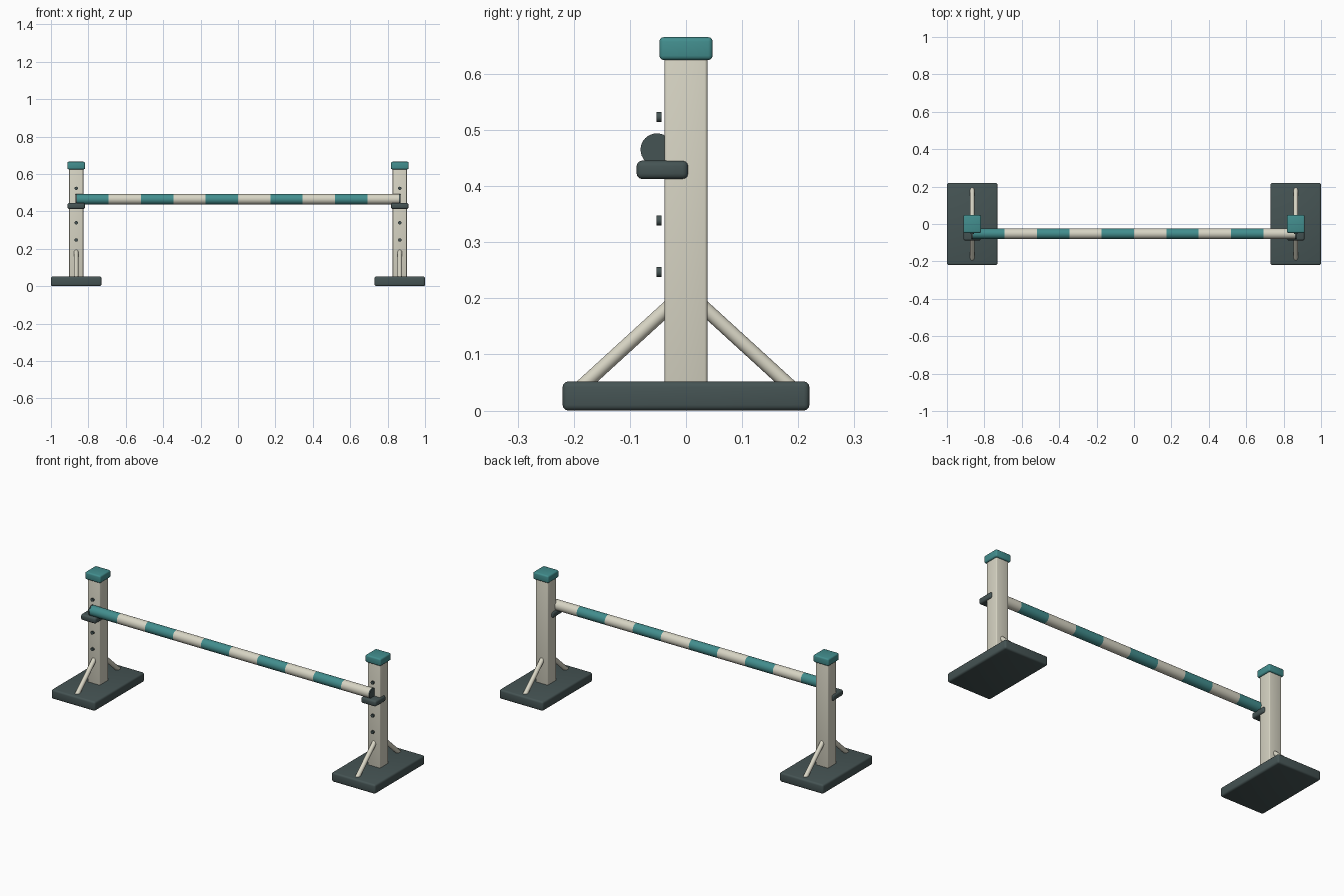
import bpy, bmesh, math
from mathutils import Vector, Matrix

if "Cube" in bpy.data.objects:
    bpy.data.objects.remove(bpy.data.objects["Cube"], do_unlink=True)


def material(name, rgb):
    m = bpy.data.materials.new(name)
    m.use_nodes = True
    m.diffuse_color = (*rgb, 1)
    m.node_tree.nodes["Principled BSDF"].inputs["Base Color"].default_value = (*rgb, 1)
    return m


teal = material("teal paint", (0.055, 0.27, 0.27))
cream = material("cream paint", (0.68, 0.66, 0.55))
dark = material("dark rubber", (0.06, 0.088, 0.088))


def finish(name, bm, *mats):
    mesh = bpy.data.meshes.new(name)
    bm.to_mesh(mesh)
    bm.free()
    ob = bpy.data.objects.new(name, mesh)
    bpy.context.collection.objects.link(ob)
    for m in mats:
        mesh.materials.append(m)
    bpy.ops.object.select_all(action='DESELECT')
    ob.select_set(True)
    bpy.context.view_layer.objects.active = ob
    bpy.ops.object.shade_smooth_by_angle(angle=math.radians(40))
    return ob


def box(name, centre, size, bevel, mat):
    bm = bmesh.new()
    bmesh.ops.create_cube(bm, size=1)
    bmesh.ops.scale(bm, vec=size, verts=bm.verts)
    bmesh.ops.bevel(bm, geom=bm.edges[:], offset=bevel, segments=3,
                    profile=0.5, affect='EDGES')
    bmesh.ops.translate(bm, vec=centre, verts=bm.verts)
    return finish(name, bm, mat)


def rod_mesh(a, b, radius, sides):
    a, b = Vector(a), Vector(b)
    turn = (b - a).to_track_quat('Z', 'Y').to_matrix().to_4x4()
    bm = bmesh.new()
    bmesh.ops.create_cone(bm, cap_ends=True, segments=sides, radius1=radius,
                          radius2=radius, depth=(b - a).length,
                          matrix=Matrix.Translation((a + b) / 2) @ turn)
    return bm


POST_X, POLE_Y, POLE_Z, BANDS = 0.865, -0.052, 0.465, 10

# Two uprights, each with foot, post, cap, cup, pegs and braces
for side, x in (("right", -POST_X), ("left", POST_X)):
    box(side + "_base", (x, 0, 0.026), (0.27, 0.44, 0.052), 0.01, dark)
    box(side + "_post", (x, 0, 0.335), (0.076, 0.076, 0.6), 0.005, cream)
    box(side + "_post_cap", (x, 0, 0.645), (0.095, 0.095, 0.041), 0.008, teal)
    box(side + "_pole_cup", (x, -0.042, 0.429), (0.093, 0.092, 0.033), 0.01, dark)
    for i in range(4):
        z = 0.247 + 0.092 * i
        finish(f"{side}_height_peg_{i + 1}",
               rod_mesh((x, -0.053, z), (x, -0.044, z), 0.009, 16), dark)
    for end, s in (("front", -1), ("back", 1)):
        finish(f"{side}_{end}_brace",
               rod_mesh((x, s * 0.189, 0.04), (x, s * 0.027, 0.188), 0.0125, 20), cream)
    # Dark plug on the end of the pole
    out = math.copysign(0.003, x)
    finish(side + "_pole_end",
           rod_mesh((x - out, POLE_Y, POLE_Z), (x + out, POLE_Y, POLE_Z), 0.029, 32), dark)

# Striped pole, cut into equal bands of alternating colour
pole = rod_mesh((-POST_X, POLE_Y, POLE_Z), (POST_X, POLE_Y, POLE_Z), 0.028, 32)
band = 2 * POST_X / BANDS
for i in range(1, BANDS):
    bmesh.ops.bisect_plane(pole, geom=pole.verts[:] + pole.edges[:] + pole.faces[:],
                           plane_co=(-POST_X + i * band, 0, 0), plane_no=(1, 0, 0))
for f in pole.faces:
    f.material_index = int((f.calc_center_median().x + POST_X) / band) % 2
finish("striped_pole", pole, teal, cream)
